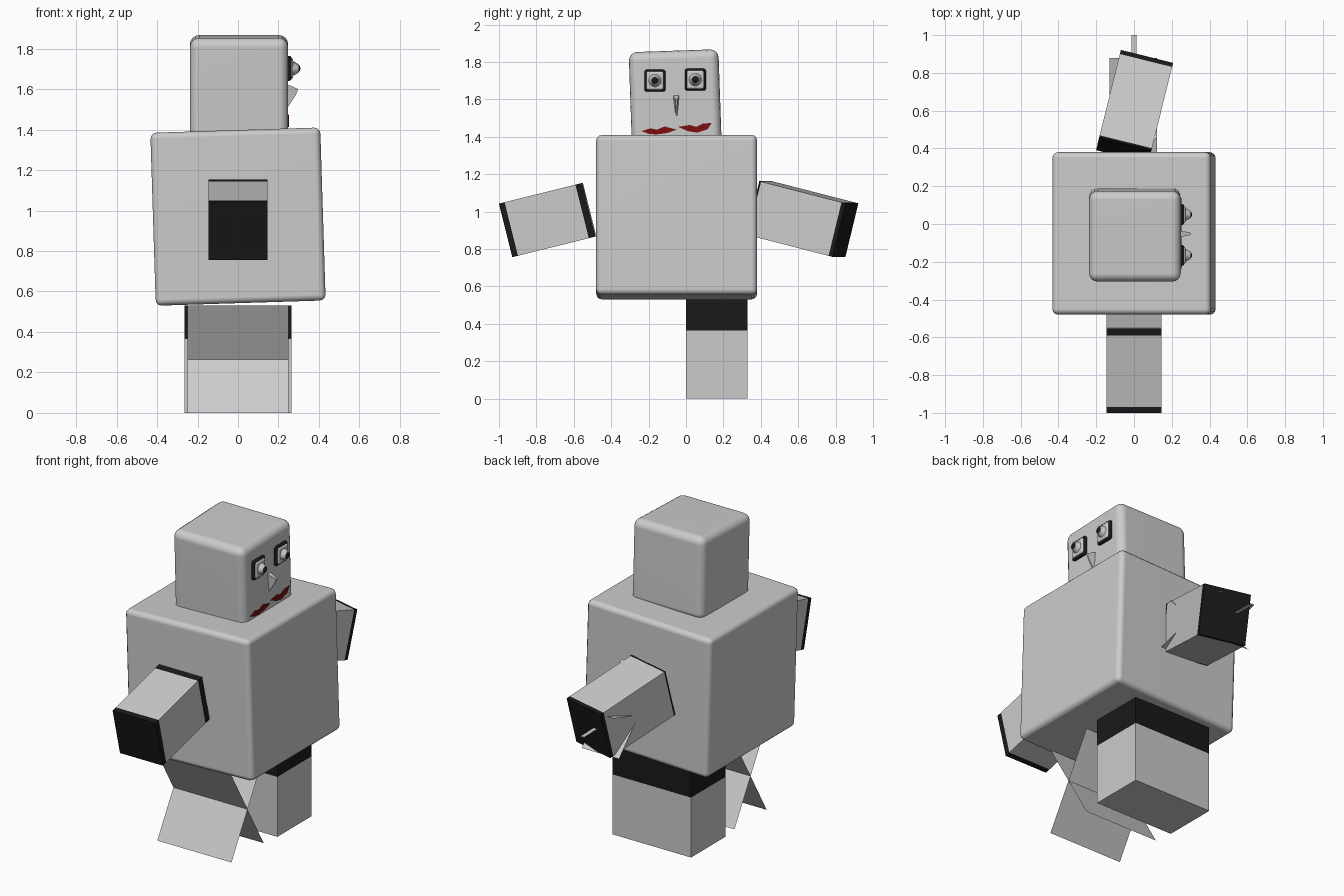
import bpy, bmesh
from math import radians
from mathutils import Vector

if "Cube" in bpy.data.objects:
    bpy.data.objects.remove(bpy.data.objects["Cube"])


def material(name, rgb):
    m = bpy.data.materials.new(name)
    m.diffuse_color = (*rgb, 1)
    m.use_nodes = True
    m.node_tree.nodes["Principled BSDF"].inputs["Base Color"].default_value = m.diffuse_color
    return m


GREY = material("grey", (0.8, 0.8, 0.8))
BLACK = material("black", (0.01, 0.01, 0.01))
RED = material("dark_red", (0.2, 0.005, 0.005))


def finish(name, bm, mats=(), loc=(0, 0, 0), rot=(0, 0, 0)):
    me = bpy.data.meshes.new(name)
    bm.normal_update()
    bm.to_mesh(me)
    bm.free()
    for m in mats:
        me.materials.append(m)
    ob = bpy.data.objects.new(name, me)
    bpy.context.collection.objects.link(ob)
    ob.location = loc
    ob.rotation_euler = [radians(a) for a in rot]
    return ob


def box(name, size, loc, rot=(0, 0, 0), bands=(), axis=1, bevel=0, segs=4):
    """Box with optional black bands given as (start, end) along a local axis."""
    bm = bmesh.new()
    bmesh.ops.create_cube(bm, size=1)
    bmesh.ops.scale(bm, vec=size, verts=bm.verts)
    normal = Vector((0, 0, 0))
    normal[axis] = 1
    for band in bands:
        for cut in band:
            if abs(cut) < size[axis] / 2 - 1e-4:
                bmesh.ops.bisect_plane(bm, geom=bm.verts[:] + bm.edges[:] + bm.faces[:],
                                       plane_co=normal * cut, plane_no=normal)
    for f in bm.faces:
        c = f.calc_center_median()[axis]
        if any(a - 1e-4 <= c <= b + 1e-4 for a, b in bands):
            f.material_index = 1
    ob = finish(name, bm, (GREY, BLACK) if bands else (), loc, rot)
    if bevel:
        mod = ob.modifiers.new("round", 'BEVEL')
        mod.width, mod.segments = bevel, segs
        for p in ob.data.polygons:
            p.use_smooth = True
        wn = ob.modifiers.new("normals", 'WEIGHTED_NORMAL')
        wn.keep_sharp = True
    return ob


def crossed_sheets(name, x0, x1, diagonals):
    """Flat sheets running across x, each along one (y, z) diagonal."""
    bm = bmesh.new()
    for (y0, z0), (y1, z1) in diagonals:
        bm.faces.new([bm.verts.new(p) for p in
                      ((x0, y0, z0), (x1, y0, z0), (x1, y1, z1), (x0, y1, z1))])
    return finish(name, bm)


def prism(name, pts, x0, x1, mats=()):
    """Extrude a (y, z) outline along x."""
    bm = bmesh.new()
    f = bm.faces.new([bm.verts.new((x0, y, z)) for y, z in pts])
    r = bmesh.ops.extrude_face_region(bm, geom=[f])
    bmesh.ops.translate(bm, vec=(x1 - x0, 0, 0),
                        verts=[v for v in r["geom"] if isinstance(v, bmesh.types.BMVert)])
    bmesh.ops.recalc_face_normals(bm, faces=bm.faces[:])
    return finish(name, bm, mats)


# Body and head
box("body", (0.84, 0.86, 0.855), (0, -0.05, 0.97), (0, -1.8, 0), bevel=0.03, segs=3)
box("head", (0.485, 0.48, 0.50), (0.005, -0.058, 1.61), (2, 0, 0), bevel=0.045)

# Arms with black cuffs
box("left_arm", (0.29, 0.463, 0.295), (0, -0.74, 0.955), (14, 0, 0),
    bands=((-0.2315, -0.2), (0.19, 0.228)))
box("right_arm", (0.285, 0.49, 0.295), (0.003, 0.622, 0.96), (-14, 0, -13.9),
    bands=((-0.245, -0.235), (0.222, 0.245)))
crossed_sheets("arm_inner_sheets", -0.13, 0.122,
               (((0.38, 0.88), (0.88, 1.02)), ((0.45, 1.15), (0.83, 0.755))))
crossed_sheets("arm_end_strip", -0.013, 0.013, (((0.80, 0.925), (1.0, 0.92)),))

# Solid leg with black cuff, and the leg made of crossed sheets
box("solid_leg", (0.53, 0.33, 0.53), (0, 0.165, 0.265), bands=((0.10, 0.265),), axis=2)
crossed_sheets("sheet_leg", -0.25, 0.25,
               (((-0.42, 0), (-0.11, 0.53)), ((-0.11, 0), (-0.42, 0.53))))

# Eyes: square rim, raised socket, tapered stalk and pupil
for side, y, z in (("left", -0.166, 1.70), ("right", 0.05, 1.705)):
    box(side + "_eye_rim", (0.03, 0.112, 0.118), (0.25, y, z), bevel=0.012, segs=3).data.materials.append(BLACK)
    box(side + "_eye_socket", (0.035, 0.094, 0.10), (0.255, y, z), bevel=0.012, segs=3)
    bm = bmesh.new()
    bmesh.ops.create_cone(bm, cap_ends=True, segments=16, radius1=0.036, radius2=0.02, depth=0.03)
    finish(side + "_eye_stalk", bm, (), (0.283, y, z), (0, 90, 0))
    bm = bmesh.new()
    bmesh.ops.create_uvsphere(bm, u_segments=12, v_segments=8, radius=0.02)
    finish(side + "_pupil", bm, (BLACK,), (0.288, y, z))

# Nose: thin wedge narrowing downwards
bm = bmesh.new()
top = [bm.verts.new(p) for p in ((0.24, -0.07, 1.625), (0.24, -0.035, 1.625),
                                 (0.298, -0.045, 1.60), (0.298, -0.058, 1.60))]
low = [bm.verts.new(p) for p in ((0.24, -0.055, 1.50), (0.24, -0.047, 1.50),
                                 (0.285, -0.047, 1.57), (0.285, -0.055, 1.57))]
bm.faces.new(top)
bm.faces.new(low)
for i in range(4):
    j = (i + 1) % 4
    bm.faces.new((top[i], top[j], low[j], low[i]))
bmesh.ops.recalc_face_normals(bm, faces=bm.faces[:])
finish("nose", bm)

# Lips
prism("left_lip", ((-0.238, 1.43), (-0.19, 1.445), (-0.155, 1.438), (-0.115, 1.455),
                   (-0.05, 1.438), (-0.10, 1.42), (-0.16, 1.412), (-0.20, 1.416)),
      0.24, 0.252, (RED,))
prism("right_lip", ((-0.042, 1.453), (0.02, 1.463), (0.055, 1.453), (0.09, 1.47),
                    (0.138, 1.474), (0.115, 1.44), (0.06, 1.422), (0.01, 1.43)),
      0.24, 0.252, (RED,))
